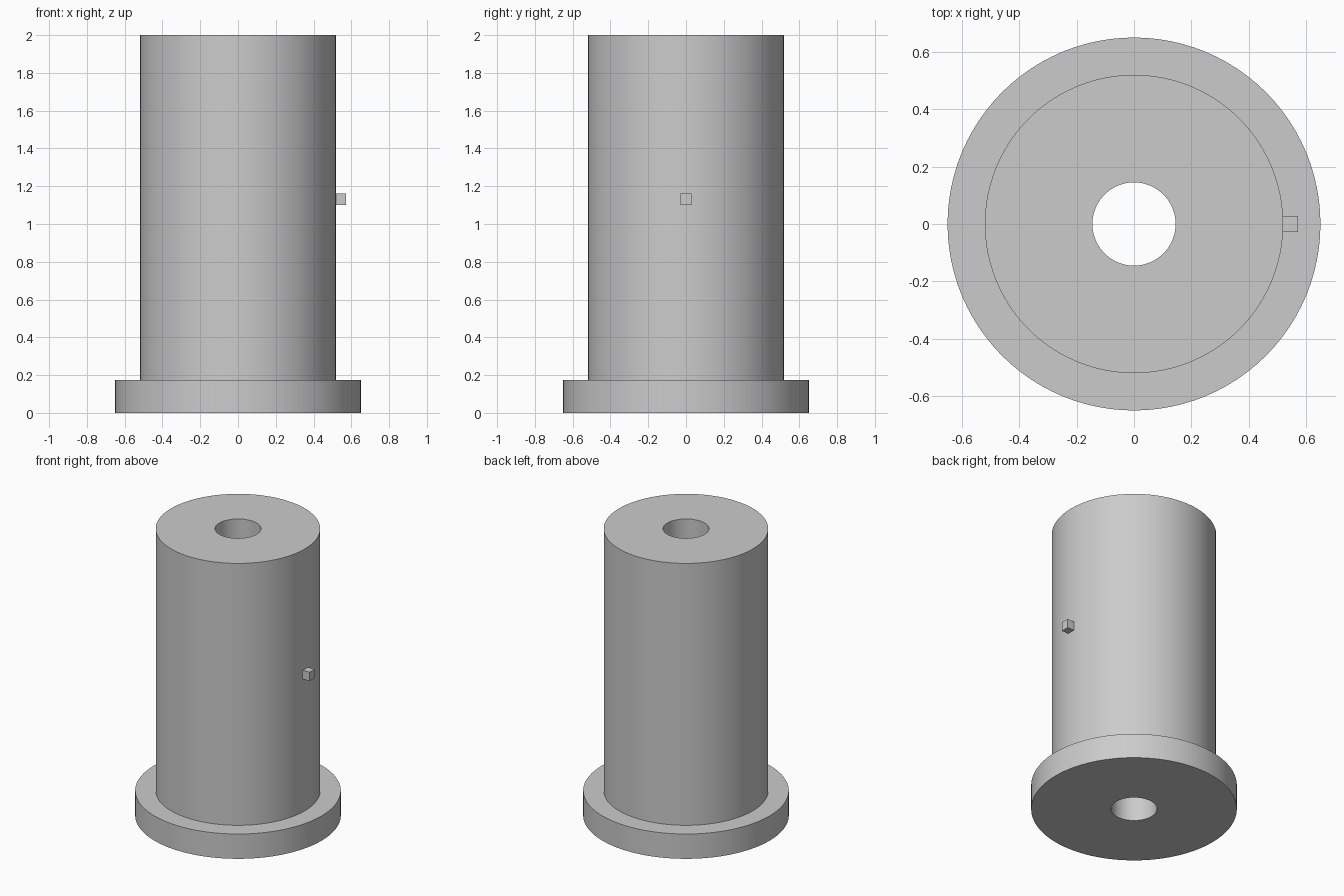
import bpy
import bmesh
from math import cos, sin, tau, radians

default = bpy.data.objects.get("Cube")
if default:
    bpy.data.objects.remove(default, do_unlink=True)

grey = bpy.data.materials.new("light grey")
grey.use_nodes = True
colour = (0.6, 0.6, 0.6, 1)
grey.diffuse_color = colour
grey.node_tree.nodes["Principled BSDF"].inputs["Base Color"].default_value = colour


def make_object(name, bm):
    bmesh.ops.recalc_face_normals(bm, faces=bm.faces)
    mesh = bpy.data.meshes.new(name)
    bm.to_mesh(mesh)
    bm.free()
    mesh.materials.append(grey)
    obj = bpy.data.objects.new(name, mesh)
    bpy.context.collection.objects.link(obj)
    return obj


def lathe(name, profile, segments=96):
    """Turn a closed (radius, height) profile around the z axis."""
    bm = bmesh.new()
    rings = []
    for i in range(segments):
        a = tau * i / segments
        rings.append([bm.verts.new((r * cos(a), r * sin(a), z)) for r, z in profile])
    count = len(profile)
    for i in range(segments):
        here, there = rings[i], rings[(i + 1) % segments]
        for j in range(count):
            k = (j + 1) % count
            bm.faces.new((here[j], there[j], there[k], here[k]))
    return make_object(name, bm)


# Flanged bushing: wide foot, tall barrel and a through bore
bore, barrel, flange = 0.145, 0.52, 0.65
flange_top, height = 0.173, 2.0
bushing = lathe("flanged_bushing", [
    (bore, 0), (flange, 0), (flange, flange_top),
    (barrel, flange_top), (barrel, height), (bore, height)])

bpy.ops.object.select_all(action="DESELECT")
bushing.select_set(True)
bpy.context.view_layer.objects.active = bushing
bpy.ops.object.shade_smooth_by_angle(angle=radians(30))

# Small square key on the left side of the barrel, sunk slightly into it
bm = bmesh.new()
bmesh.ops.create_cube(bm, size=1)
bmesh.ops.scale(bm, vec=(0.06, 0.056, 0.062), verts=bm.verts)
bmesh.ops.translate(bm, vec=(0.542, 0, 1.131), verts=bm.verts)
make_object("locating_key", bm)
